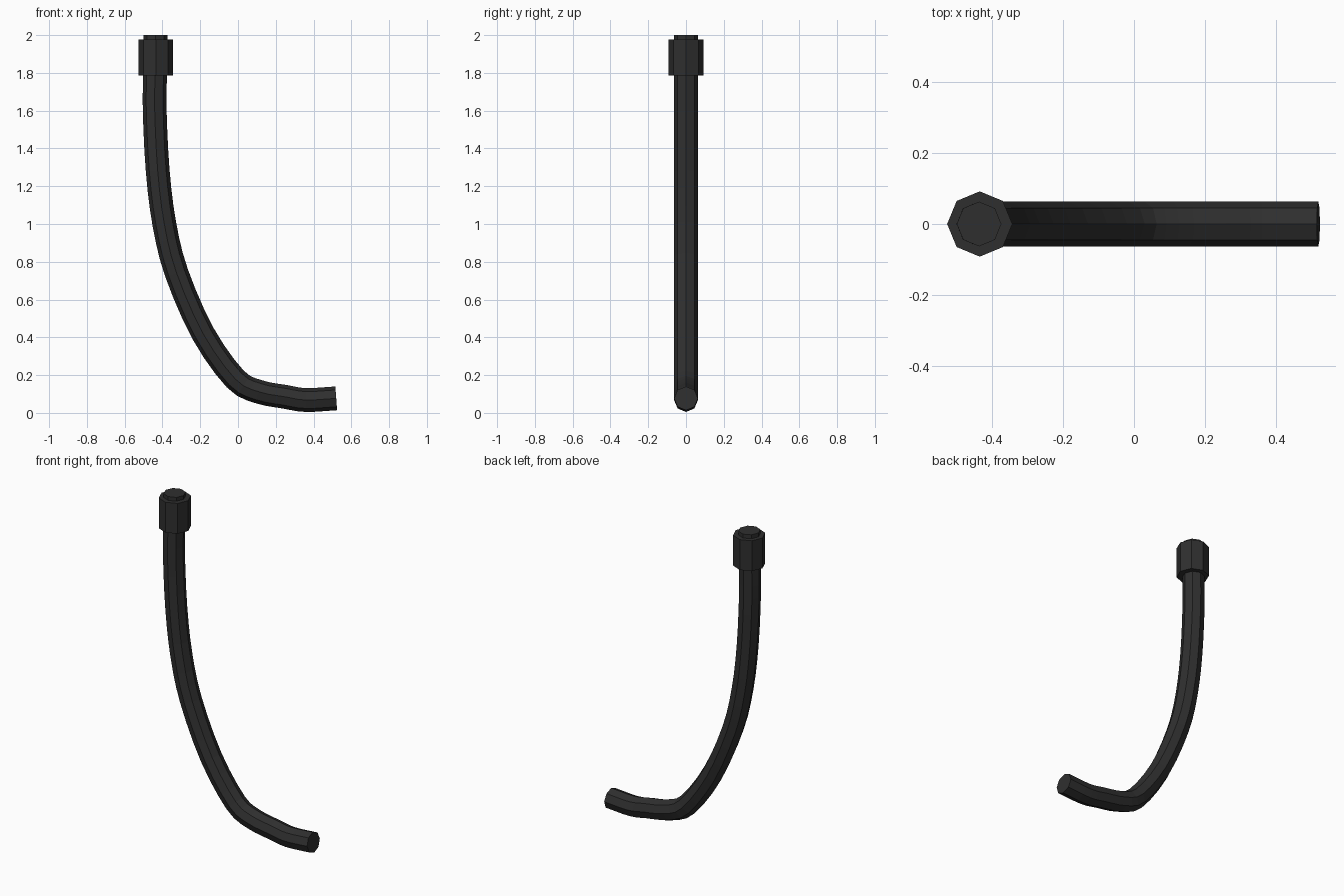
import bpy, bmesh, math
from mathutils import Vector

if "Cube" in bpy.data.objects:
    bpy.data.objects.remove(bpy.data.objects["Cube"])

black = bpy.data.materials.new("black_rubber")
black.diffuse_color = (0.028, 0.028, 0.028, 1)
black.use_nodes = True
black.node_tree.nodes["Principled BSDF"].inputs["Base Color"].default_value = black.diffuse_color


def sweep(name, path, radius, sides=8):
    """Closed octagonal tube along a path lying in the XZ plane."""
    bm = bmesh.new()
    rings = []
    for i, p in enumerate(path):
        t = (path[min(i + 1, len(path) - 1)] - path[max(i - 1, 0)]).normalized()
        n = Vector((-t.z, 0, t.x))
        rings.append([bm.verts.new(p + radius * (math.cos(a) * n + math.sin(a) * Vector((0, 1, 0))))
                      for a in (2 * math.pi * k / sides for k in range(sides))])
    for r, s in zip(rings, rings[1:]):
        for k in range(sides):
            j = (k + 1) % sides
            bm.faces.new((r[k], r[j], s[j], s[k]))
    bm.faces.new(rings[0])
    bm.faces.new(rings[-1])
    bmesh.ops.recalc_face_normals(bm, faces=bm.faces)
    me = bpy.data.meshes.new(name)
    bm.to_mesh(me)
    bm.free()
    me.materials.append(black)
    ob = bpy.data.objects.new(name, me)
    bpy.context.collection.objects.link(ob)
    return ob


def smooth_path(pts, steps=3):
    """Bezier-style smoothing through the points with neighbour tangents."""
    v = [Vector((x, 0, z)) for x, z in pts]
    v = [2 * v[0] - v[1]] + v + [2 * v[-1] - v[-2]]
    out = []
    for a, b, c, d in zip(v, v[1:], v[2:], v[3:]):
        for s in range(steps):
            t = s / steps
            out.append(0.5 * (2 * b + (c - a) * t + (2 * a - 5 * b + 4 * c - d) * t * t
                              + (3 * b - a - 3 * c + d) * t ** 3))
    return out + [v[-2]]


# Curved hose
hose = [(-0.437, 2.0), (-0.439, 1.8), (-0.441, 1.6), (-0.425, 1.28), (-0.39, 1.0),
        (-0.325, 0.74), (-0.185, 0.42), (-0.015, 0.18), (0.11, 0.112),
        (0.25, 0.085), (0.36, 0.068), (0.52, 0.077)]
sweep("hose", smooth_path(hose), 0.063)

# Collar around the top end
sweep("collar", [Vector((-0.435, 0, 1.787)), Vector((-0.435, 0, 1.976))], 0.092)
